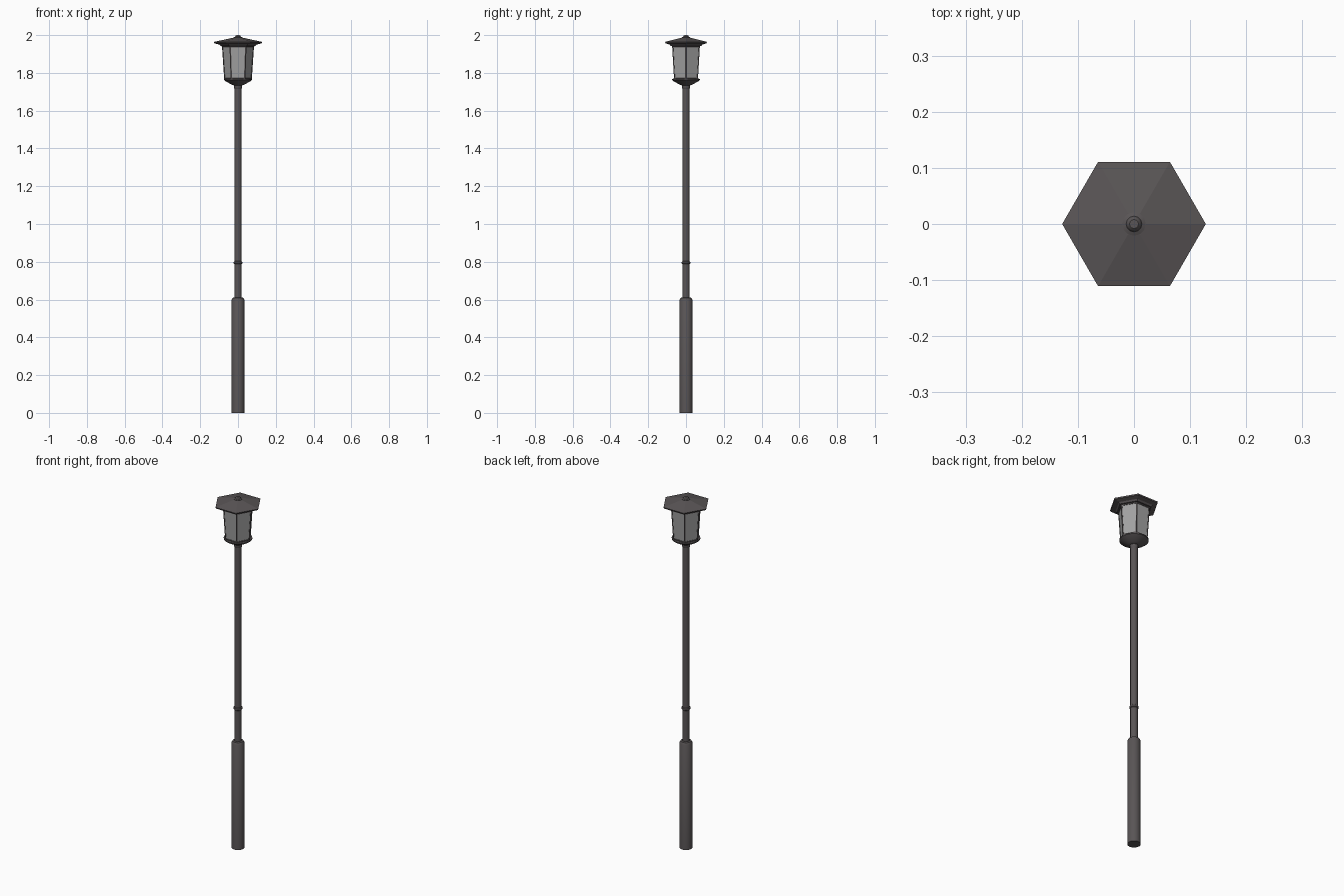
import bpy, bmesh, math
from mathutils import Vector

if "Cube" in bpy.data.objects:
    bpy.data.objects.remove(bpy.data.objects["Cube"])


def material(name, rgb):
    m = bpy.data.materials.new(name)
    m.diffuse_color = (*rgb, 1)
    m.use_nodes = True
    m.node_tree.nodes["Principled BSDF"].inputs["Base Color"].default_value = m.diffuse_color
    return m


METAL = material("dark_metal", (0.10, 0.09, 0.092))
GLASS = material("frosted_glass", (0.36, 0.36, 0.36))


def lathe(name, profile, sides, mat=METAL, smooth=False, caps=True):
    """Revolve (radius, z) points around z; the first corner lies on +x."""
    bm = bmesh.new()
    rings = []
    for r, z in profile:
        rings.append([bm.verts.new((r * math.cos(2 * math.pi * i / sides),
                                    r * math.sin(2 * math.pi * i / sides), z))
                      for i in range(sides)])
    for a, b in zip(rings, rings[1:]):
        for i in range(sides):
            j = (i + 1) % sides
            bm.faces.new((a[i], a[j], b[j], b[i]))
    if caps:
        bm.faces.new(rings[0][::-1])
        bm.faces.new(rings[-1])
    return finish(name, bm, mat, smooth)


def finish(name, bm, mat, smooth=False):
    bmesh.ops.recalc_face_normals(bm, faces=bm.faces)
    me = bpy.data.meshes.new(name)
    bm.to_mesh(me)
    bm.free()
    ob = bpy.data.objects.new(name, me)
    me.materials.append(mat)
    bpy.context.collection.objects.link(ob)
    if smooth:
        bpy.ops.object.select_all(action='DESELECT')
        ob.select_set(True)
        bpy.context.view_layer.objects.active = ob
        bpy.ops.object.shade_smooth_by_angle(angle=math.radians(35))
    return ob


# Post: thick base sleeve, slim pole and joint ring
lathe("base_sleeve", [(0.034, 0), (0.034, 0.598), (0.028, 0.609), (0.019, 0.611)],
      24, smooth=True)
lathe("pole", [(0.019, 0.60), (0.019, 1.735)], 24, smooth=True)
lathe("joint_ring", [(0.019, 0.787), (0.0225, 0.790), (0.0235, 0.795),
                     (0.0225, 0.800), (0.019, 0.803)], 24, smooth=True)

# Lantern dish and collar under the glass
lathe("collar", [(0.019, 1.715), (0.021, 1.718), (0.021, 1.737)], 24, smooth=True)
lathe("lantern_dish", [(0.020, 1.733), (0.034, 1.738), (0.066, 1.756),
                       (0.074, 1.762), (0.074, 1.768), (0.066, 1.770)],
      24, smooth=True)

# Six-sided glass, flaring upward
Z0, Z1, R0, R1 = 1.766, 1.945, 0.073, 0.085
lathe("glass_panes", [(R0 - 0.003, Z0), (R1 - 0.003, Z1)], 6, GLASS, caps=False)

# Top and bottom frame rails
for name, z, r in (("bottom_rail", Z0, R0), ("top_rail", Z1 - 0.010, R1 - 0.0007)):
    lathe(name, [(r - 0.006, z), (r, z), (r + 0.0007, z + 0.010),
                 (r - 0.006, z + 0.010)], 6, caps=False)

# Corner bars of the frame, wrapping each edge of the hexagon
bm = bmesh.new()
w = 0.005
for k in range(6):
    rows = []
    for r, z in ((R0, Z0), (R1, Z1)):
        c = [Vector((r * math.cos(math.pi / 3 * (k + d)),
                     r * math.sin(math.pi / 3 * (k + d)), z)) for d in (-1, 0, 1)]
        left = c[1] + (c[0] - c[1]).normalized() * w
        right = c[1] + (c[2] - c[1]).normalized() * w
        inner = c[1] - Vector((c[1].x, c[1].y, 0)).normalized() * 0.008
        rows.append([bm.verts.new(p) for p in (left, c[1], right, inner)])
    a, b = rows
    for i in range(4):
        j = (i + 1) % 4
        bm.faces.new((a[i], a[j], b[j], b[i]))
    bm.faces.new(a[::-1])
    bm.faces.new(b)
finish("corner_bars", bm, METAL)

# Six-sided roof with a thin lip, and the finial
lathe("roof", [(0.080, 1.940), (0.092, 1.942), (0.100, 1.950), (0.126, 1.957),
               (0.128, 1.964), (0.022, 1.987)], 6)
lathe("finial", [(0.021, 1.982), (0.021, 1.989), (0.014, 1.992), (0.012, 1.997),
                 (0.008, 2.0)], 12, smooth=True)
